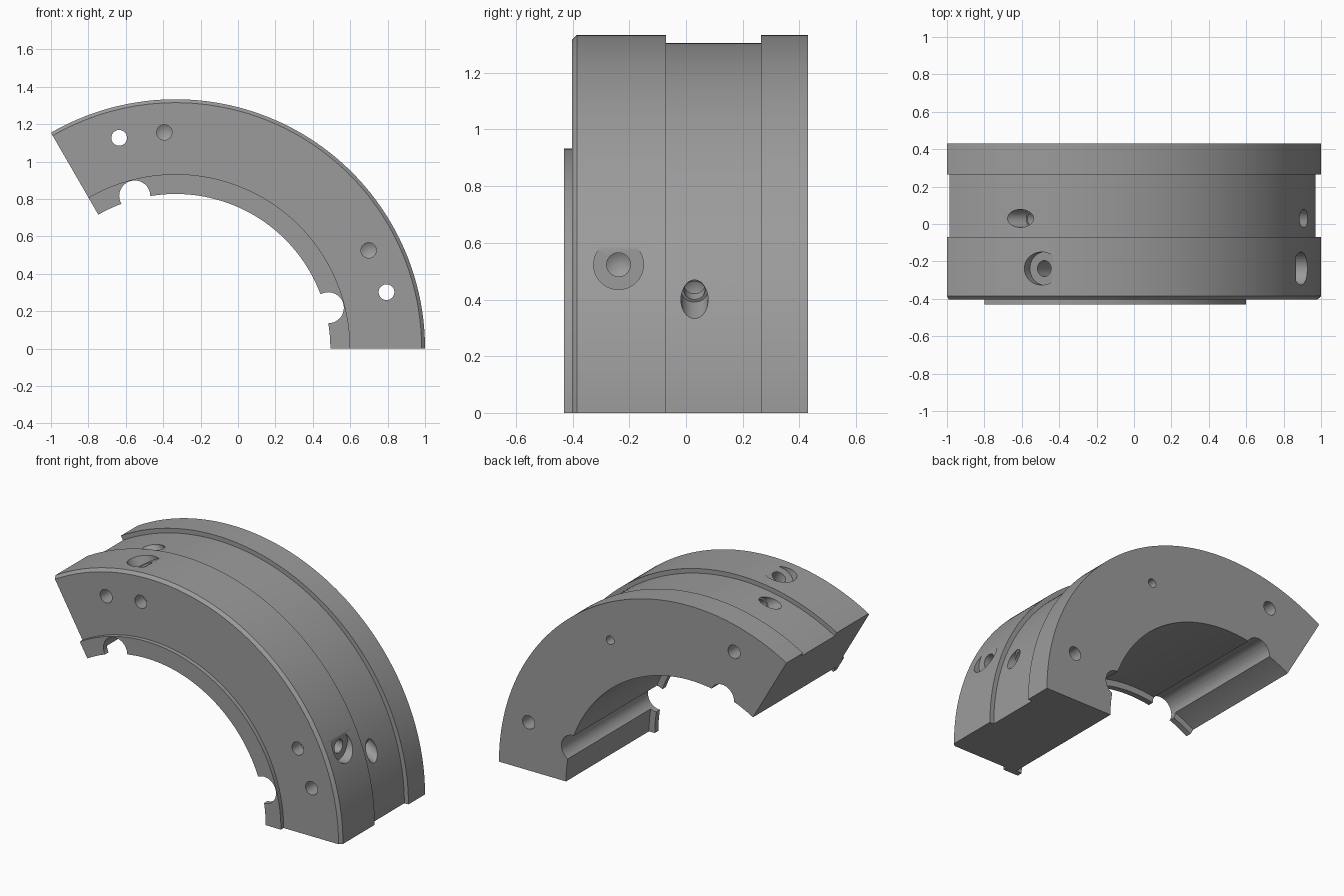
import bpy, bmesh, math
from mathutils import Vector, Matrix

if "Cube" in bpy.data.objects:
    bpy.data.objects.remove(bpy.data.objects["Cube"])

CX = -1 / 3          # ring axis runs along y through (CX, 0)
SEG = 96


def polar(r, deg, y):
    a = math.radians(deg)
    return Vector((CX + r * math.cos(a), y, r * math.sin(a)))


def direction(deg):
    a = math.radians(deg)
    return Vector((math.cos(a), 0, math.sin(a)))


# Ring segment: profile (radius, y) swept through 120 degrees
profile = [(0.827, -0.43), (0.933, -0.43), (0.933, -0.403), (1.315, -0.403),
           (1.3333, -0.385), (1.3333, -0.07), (1.305, -0.07), (1.305, 0.265),
           (1.3333, 0.265), (1.3333, 0.43), (0.867, 0.43), (0.867, -0.395),
           (0.827, -0.395)]
bm = bmesh.new()
rings = [[bm.verts.new(polar(r, 120 * i / SEG, y)) for r, y in profile]
         for i in range(SEG + 1)]
n = len(profile)
for a, b in zip(rings, rings[1:]):
    for k in range(n):
        j = (k + 1) % n
        bm.faces.new((a[k], a[j], b[j], b[k]))
bm.faces.new(rings[0])
bm.faces.new(rings[-1])
bmesh.ops.recalc_face_normals(bm, faces=bm.faces)
mesh = bpy.data.meshes.new("ring_segment")
bm.to_mesh(mesh)
bm.free()
body = bpy.data.objects.new("ring_segment", mesh)
bpy.context.collection.objects.link(body)
bpy.context.view_layer.objects.active = body
body.select_set(True)

# Dark grey metal
metal = bpy.data.materials.new("dark_grey_metal")
metal.diffuse_color = (0.33, 0.33, 0.33, 1)
metal.use_nodes = True
metal.node_tree.nodes["Principled BSDF"].inputs["Base Color"].default_value = metal.diffuse_color
mesh.materials.append(metal)


def drill(bottom, top, radius, tip=False, sides=40):
    """Cut a round hole between two points, optionally with a drill point."""
    axis = top - bottom
    cb = bmesh.new()
    bmesh.ops.create_cone(
        cb, cap_ends=True, segments=sides, radius1=radius, radius2=radius,
        depth=axis.length,
        matrix=Matrix.Translation((bottom + top) / 2)
        @ axis.to_track_quat('Z', 'Y').to_matrix().to_4x4())
    if tip:
        cap = min((f for f in cb.faces if len(f.verts) > 4),
                  key=lambda f: (f.calc_center_median() - bottom).length)
        poked = bmesh.ops.poke(cb, faces=[cap])
        poked["verts"][0].co = bottom - axis.normalized() * radius * 0.6
    cm = bpy.data.meshes.new("hole_cutter")
    cb.to_mesh(cm)
    cb.free()
    cm.materials.append(metal)
    cutter = bpy.data.objects.new("hole_cutter", cm)
    cutter.hide_render = True
    bpy.context.collection.objects.link(cutter)
    mod = body.modifiers.new("hole", 'BOOLEAN')
    mod.operation = 'DIFFERENCE'
    mod.solver = 'EXACT'
    mod.object = cutter
    bpy.ops.object.modifier_apply(modifier=mod.name)
    bpy.data.objects.remove(cutter)


# Everything is mirrored about the 60 degree line
for s in (-1, 1):
    def ang(d):
        return 60 + s * d

    # Round groove along the bore and through bolt hole
    drill(polar(0.845, ang(45), -0.6), polar(0.845, ang(45), 0.6), 0.083)
    drill(polar(1.167, ang(45), -0.6), polar(1.167, ang(45), 0.6), 0.042)

    # Blind pin hole in the front face
    drill(polar(1.158, ang(33), -0.32), polar(1.158, ang(33), -0.6), 0.041, True)

    # Side screw with flat counterbore, parallel to the end-face line
    out = direction(ang(60))
    side = direction(ang(-30))
    base = Vector((CX, -0.238, 0)) + side * 0.523
    drill(base + out * 1.199, base + out * 1.6, 0.088)
    drill(base + out * 1.0, base + out * 1.3, 0.042, True)

    # Slanted stepped hole in the outer groove
    out = direction(ang(90))
    mouth = Vector((CX, 0.03, 0)) + direction(60) * 0.967
    drill(mouth + out * 0.81, mouth + out * 1.2, 0.048)
    drill(mouth + out * 0.77, mouth + out * 0.9, 0.037, True)

# Small blind hole in the middle of the back face
drill(polar(1.12, 60, 0.25), polar(1.12, 60, 0.6), 0.027, True)

bpy.ops.object.shade_smooth_by_angle(angle=math.radians(30))
